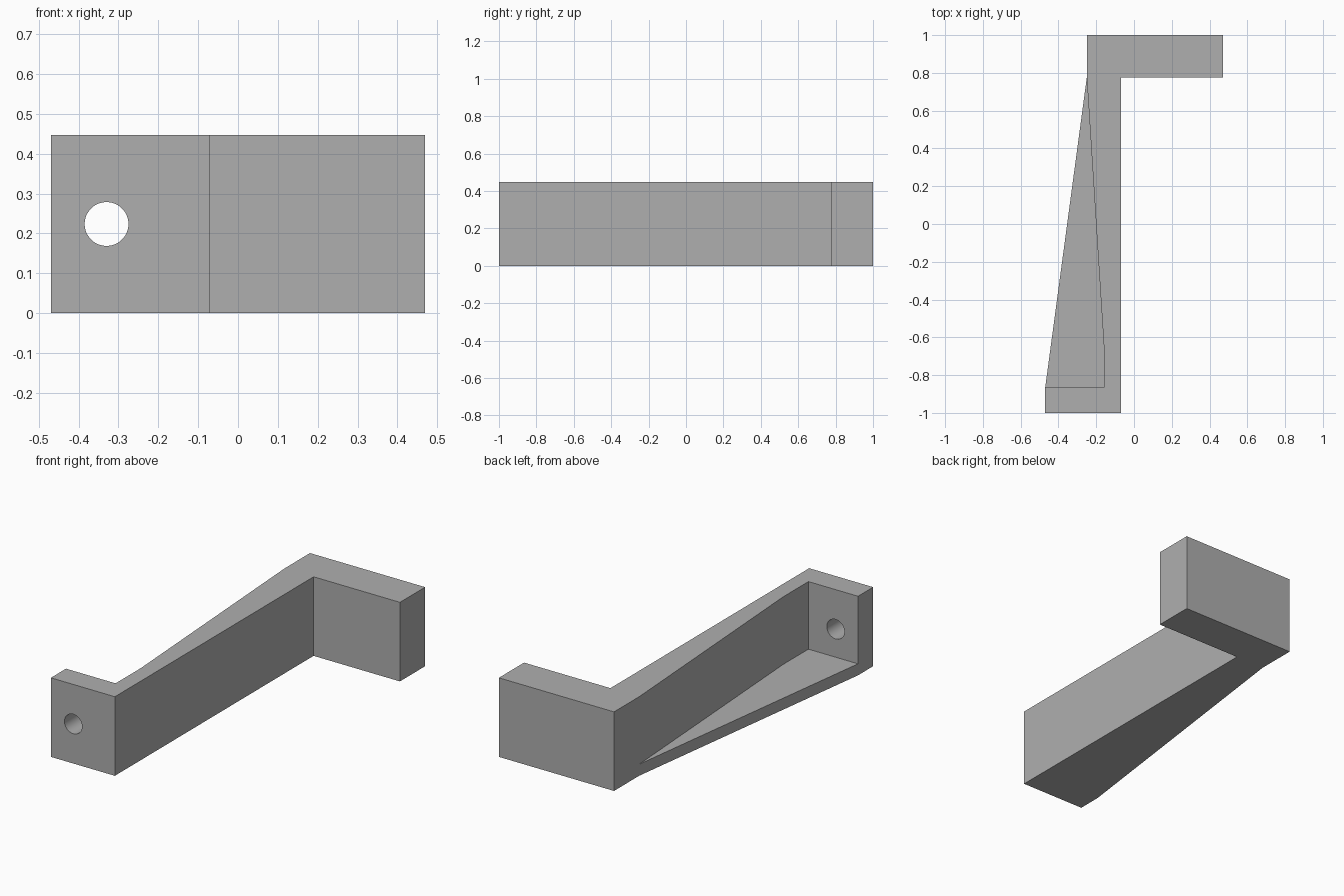
import bpy
import bmesh

cube = bpy.data.objects.get("Cube")
if cube:
    bpy.data.objects.remove(cube, do_unlink=True)

HEIGHT = 0.447
FLOOR = 0.065

# Plain grey used on every part
grey = bpy.data.materials.new("plain grey")
grey.use_nodes = True
colour = (0.43, 0.43, 0.43, 1)
grey.diffuse_color = colour
grey.node_tree.nodes["Principled BSDF"].inputs["Base Color"].default_value = colour


def extrude_outline(name, outline, top):
    """Raise a flat outline from the ground to the given height."""
    bm = bmesh.new()
    face = bm.faces.new([bm.verts.new((x, y, 0)) for x, y in outline])
    raised = bmesh.ops.extrude_face_region(bm, geom=[face])["geom"]
    verts = [v for v in raised if isinstance(v, bmesh.types.BMVert)]
    bmesh.ops.translate(bm, vec=(0, 0, top), verts=verts)
    bmesh.ops.recalc_face_normals(bm, faces=bm.faces)
    mesh = bpy.data.meshes.new(name)
    bm.to_mesh(mesh)
    bm.free()
    mesh.materials.append(grey)
    obj = bpy.data.objects.new(name, mesh)
    bpy.context.collection.objects.link(obj)
    return obj


# Shared corners of the wall and the gusset
tip = (-0.25, 0.775)
flange_corner = (-0.47, -0.865)
wall_corner = (-0.16, -0.865)
wall_bend = (-0.16, -0.64)

# Bracket wall with the rear arm and the front flange
bracket = extrude_outline("bracket_body", [
    (-0.25, 1), (0.47, 1), (0.47, 0.775), (-0.07, 0.775), (-0.07, -1),
    (-0.47, -1), flange_corner, wall_corner, wall_bend, tip], HEIGHT)

# Thin floor gusset filling the side of the wall
extrude_outline("floor_gusset", [tip, flange_corner, wall_corner, wall_bend], FLOOR)

# Screw hole through the front flange
bpy.ops.mesh.primitive_cylinder_add(
    vertices=48, radius=0.055, depth=0.3,
    location=(-0.33, -0.93, HEIGHT / 2), rotation=(1.5708, 0, 0))
cutter = bpy.context.object
cutter.name = "hole_cutter"
cutter.data.materials.append(grey)
cutter.hide_render = True
cutter.hide_set(True)

hole = bracket.modifiers.new("screw hole", 'BOOLEAN')
hole.operation = 'DIFFERENCE'
hole.solver = 'EXACT'
hole.object = cutter

# Bake the hole, then smooth only its round inside
bpy.ops.object.select_all(action='DESELECT')
bpy.context.view_layer.objects.active = bracket
bracket.select_set(True)
bpy.ops.object.modifier_apply(modifier=hole.name)
bpy.data.objects.remove(cutter, do_unlink=True)
bpy.ops.object.shade_smooth_by_angle(angle=0.3)
for face in bracket.data.polygons:
    if abs(face.normal.z) > 0.99 and face.area > 0.05:
        face.use_smooth = False
